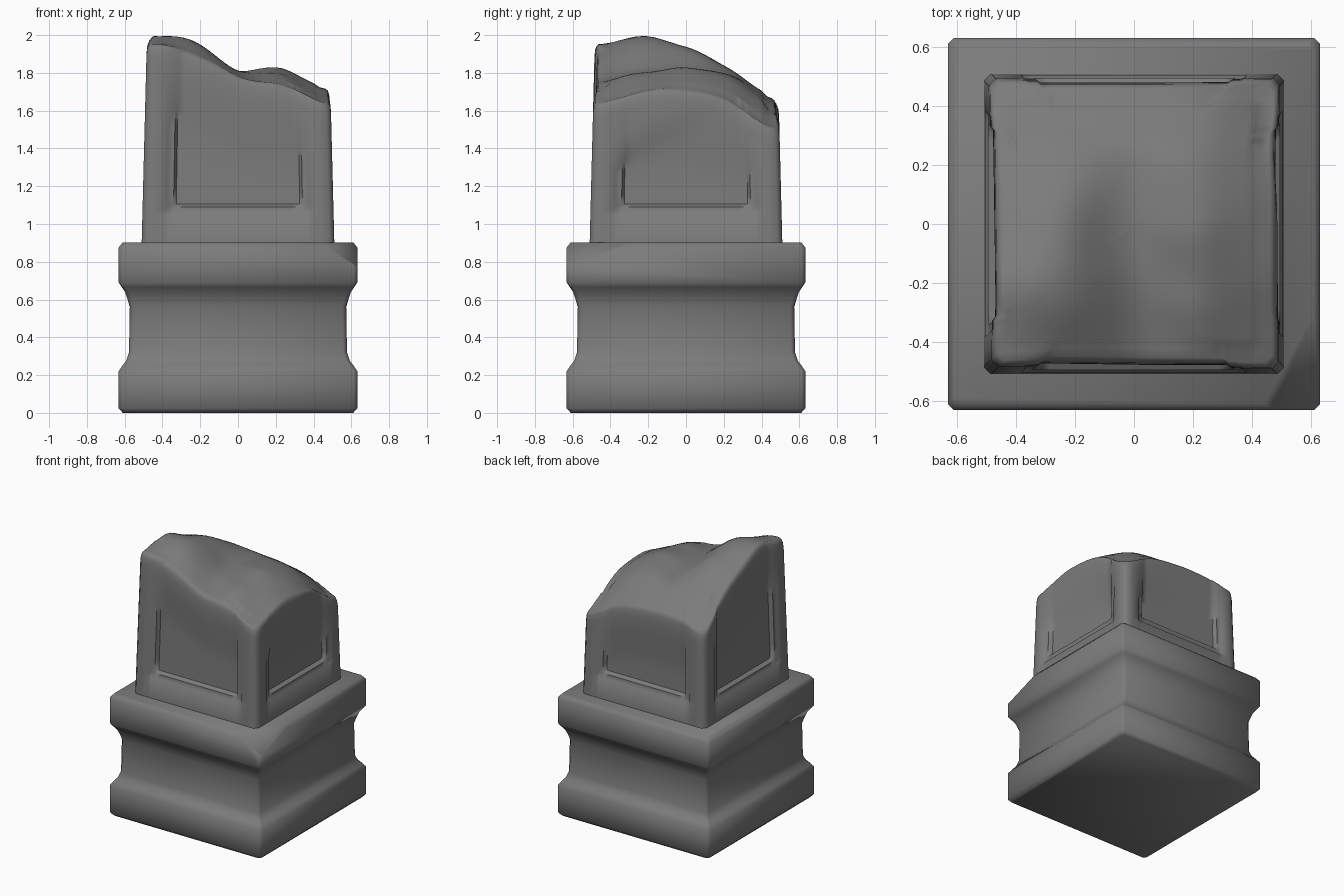
import bpy, bmesh, math
from mathutils import Vector, noise

cube = bpy.data.objects.get("Cube")
if cube:
    bpy.data.objects.remove(cube, do_unlink=True)

stone = bpy.data.materials.new("grey_stone")
stone.use_nodes = True
GREY = (0.2, 0.2, 0.2, 1)
stone.diffuse_color = GREY
stone.node_tree.nodes["Principled BSDF"].inputs["Base Color"].default_value = GREY


def turn(u, v, side):
    """Place a front-side point on one of the four sides."""
    for _ in range(side):
        u, v = -v, u
    return u, v


def loft(bm, rings):
    """Bridge rings of points with quads and return their vertices."""
    rows = [[bm.verts.new(p) for p in ring] for ring in rings]
    n = len(rows[0])
    for a, b in zip(rows, rows[1:]):
        for i in range(n):
            j = (i + 1) % n
            bm.faces.new((a[i], a[j], b[j], b[i]))
    return rows


def finish(name, bm, angle):
    bmesh.ops.recalc_face_normals(bm, faces=bm.faces)
    mesh = bpy.data.meshes.new(name)
    bm.to_mesh(mesh)
    bm.free()
    mesh.materials.append(stone)
    ob = bpy.data.objects.new(name, mesh)
    bpy.context.collection.objects.link(ob)
    bpy.ops.object.select_all(action='DESELECT')
    ob.select_set(True)
    bpy.context.view_layer.objects.active = ob
    bpy.ops.object.shade_smooth_by_angle(angle=math.radians(angle))


# Plinth: moulded square profile with chamfered corners
profile = [(0, .61), (.025, .632), (.22, .632), (.25, .612), (.275, .592), (.32, .577),
           (.56, .573), (.605, .586), (.64, .598), (.665, .615), (.69, .632),
           (.875, .632), (.903, .61)]
bm = bmesh.new()
rings = []
for z, w in profile:
    c = .02
    rings.append([(*turn(s * (w - c), -w, k), z) for k in range(4) for s in (-1, 1)])
rows = loft(bm, rings)
bm.faces.new(rows[0])
bm.faces.new(rows[-1])

# Chipped upper corner of the plinth
a, b, c = Vector((.45, -.632, .89)), Vector((.632, -.3, .89)), Vector((.632, -.632, .77))
normal = (b - a).cross(c - a)
if normal.z < 0:
    normal.negate()
cut = bmesh.ops.bisect_plane(bm, geom=bm.verts[:] + bm.edges[:] + bm.faces[:],
                             plane_co=a, plane_no=normal, clear_outer=True)
edges = [g for g in cut["geom_cut"] if isinstance(g, bmesh.types.BMEdge)]
bmesh.ops.holes_fill(bm, edges=edges)
finish("plinth", bm, 60)

# Broken top heights: rows run left to right in x, columns front to back in y
heights = [(1.95, 2.0, 1.91, 1.79, 1.62),
           (1.90, 1.97, 1.93, 1.82, 1.66),
           (1.78, 1.81, 1.81, 1.78, 1.66),
           (1.74, 1.79, 1.825, 1.77, 1.62),
           (1.64, 1.70, 1.71, 1.65, 1.51)]


def spline(p, t):
    """Smooth curve through five evenly spaced values."""
    t = min(max(t, 0), 3.9999)
    i = int(t)
    f = t - i
    q = [p[min(max(i + k, 0), 4)] for k in (-1, 0, 1, 2)]
    return q[1] + .5 * f * (q[2] - q[0] + f * (2 * q[0] - 5 * q[1] + 4 * q[2] - q[3]
                            + f * (3 * (q[1] - q[2]) + q[3] - q[0])))


def top(x, y):
    gx, gy = (x + .48) / .24, (y + .48) / .24
    rough = .012 * noise.noise(Vector((x * 5, y * 5, 0)))
    return min(spline([spline(row, gy) for row in heights], gx) + rough, 2.0)


def rim(u, k):
    return top(*turn(u * .96, -.48, k))


def clamp(v, low=0):
    return min(max(v, low), 1)


def recess(u, z, side):
    """Depth of the sunk panel with its stepped border, wearing away upwards."""
    e = min(.385 - abs(u), z - 1.05)
    d = .01 * clamp(e / .008) + .028 * clamp((e - .04) / .015)
    d *= clamp((rim(u, side) - z) / .4, .35)
    if side == 1:   # slanting wear across one panel
        d *= clamp((1.5 + .55 * (u + .33) - z) / .18, .35)
    return d


def width(z):
    return .51 - .028 * (z - .9) / 1.1


half = [.06, .12, .18, .24, .29, .33, .345, .377, .385, .44, .485]
across = [-u for u in reversed(half)] + [0] + half
points = [(u, k) for k in range(4) for u in across]


def wall_point(u, k, z, inset=0):
    w = width(z) - inset
    d = recess(u, z, k)
    return (*turn(u * w / .51, -w + d, k), z)


# Shaft walls up to just below the break
rings = [[wall_point(u, k, z) for u, k in points]
         for z in (.885, 1.05, 1.058, 1.09, 1.105)]
for step in range(1, 10):
    rings.append([wall_point(u, k, 1.105 + (rim(u, k) - .07 - 1.105) * step / 9)
                  for u, k in points])

# Worn shoulder at the edge of the break
for drop, inset in [(.03, .003), (.01, .01), (0, .022)]:
    rings.append([wall_point(u, k, rim(u, k) - drop, inset) for u, k in points])

# Uneven broken surface closing towards the middle
edge = rings[-1]
for step in range(1, 16):
    s = 1 - step / 16
    ring = []
    for x, y, z in edge:
        blend = min(step / 2, 1)
        ring.append((x * s, y * s, z + (top(x * s, y * s) - z) * blend))
    rings.append(ring)
bm = bmesh.new()
rows = loft(bm, rings)
bm.faces.new(rows[0])
centre = bm.verts.new((0, 0, top(0, 0)))
last = rows[-1]
for i, v in enumerate(last):
    bm.faces.new((v, last[(i + 1) % len(last)], centre))
finish("broken_shaft", bm, 55)
